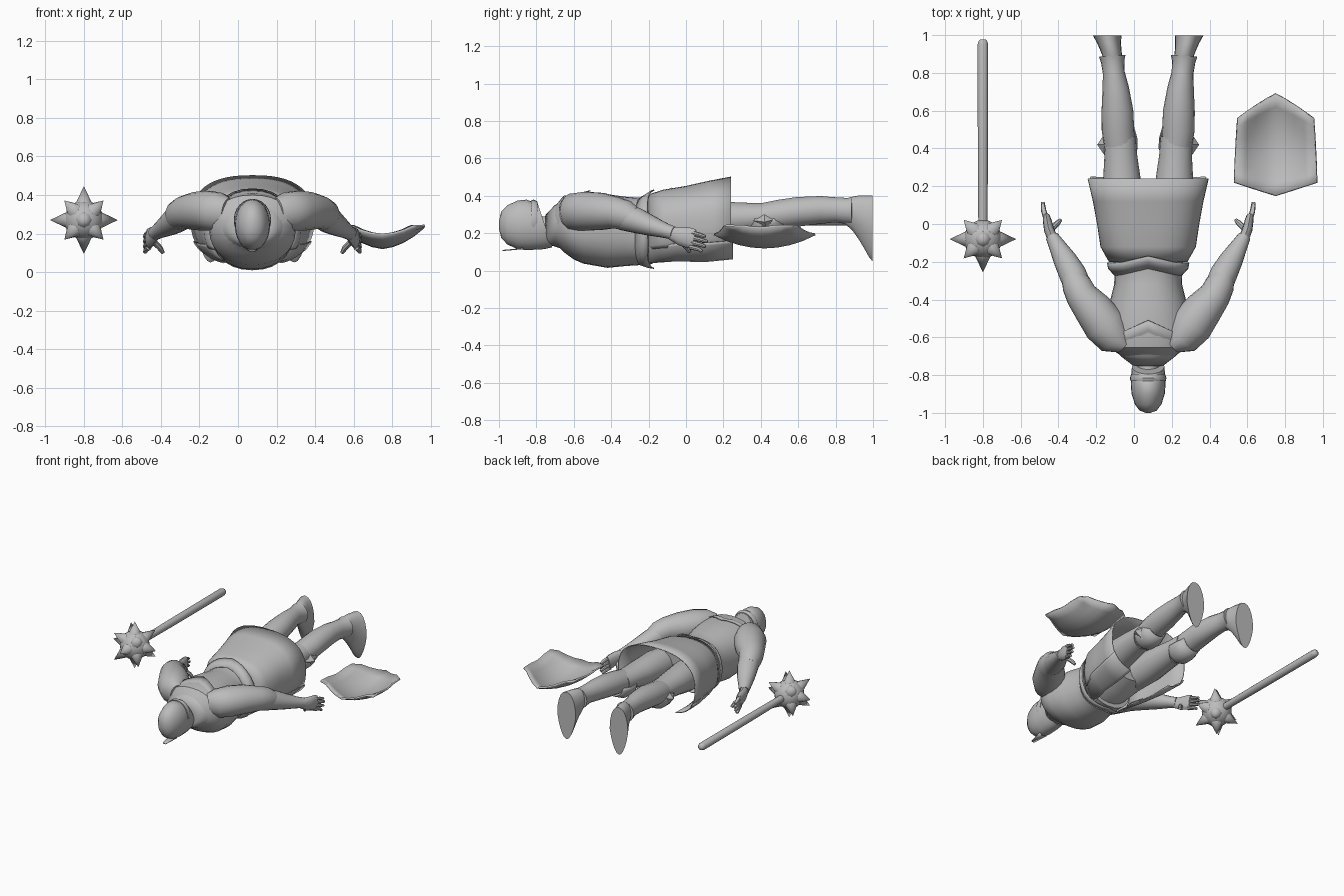
import bpy, bmesh, math
from mathutils import Vector

if "Cube" in bpy.data.objects:
    bpy.data.objects.remove(bpy.data.objects["Cube"])

CX = 0.075  # centre line of the figure
steel = bpy.data.materials.new("steel_grey")
steel.diffuse_color = (0.5, 0.5, 0.5, 1)
steel.use_nodes = True
steel.node_tree.nodes["Principled BSDF"].inputs["Base Color"].default_value = steel.diffuse_color


def finish(name, bm, angle=40, thick=0):
    bmesh.ops.recalc_face_normals(bm, faces=bm.faces)
    me = bpy.data.meshes.new(name)
    bm.to_mesh(me)
    bm.free()
    ob = bpy.data.objects.new(name, me)
    bpy.context.collection.objects.link(ob)
    me.materials.append(steel)
    bpy.ops.object.select_all(action='DESELECT')
    ob.select_set(True)
    bpy.context.view_layer.objects.active = ob
    if thick:
        m = ob.modifiers.new("thickness", 'SOLIDIFY')
        m.thickness = thick
        m.offset = 0
    bpy.ops.object.shade_smooth_by_angle(angle=math.radians(angle))
    return ob


def loft(name, rings, n=20, power=1.0, arc=(0, 360), cap=True, upright=False, **kw):
    """Skin elliptical rings (x, y, z, half width, half height) along a path."""
    bm = bmesh.new()
    closed = arc[1] - arc[0] == 360
    count = n if closed else n + 1
    pts = [Vector(r[:3]) for r in rings]
    loops = []
    for i, r in enumerate(rings):
        t = (pts[min(i + 1, len(pts) - 1)] - pts[max(i - 1, 0)]).normalized()
        if upright:  # rings stay in the xz plane
            t = Vector((0, 1, 0))
        side = t.cross(Vector((0, 0, 1))).normalized()
        top = side.cross(t)
        loop = []
        for k in range(count):
            a = math.radians(arc[0] + (arc[1] - arc[0]) * k / n)
            c, s = math.cos(a), math.sin(a)
            c = math.copysign(abs(c) ** power, c)
            s = math.copysign(abs(s) ** power, s)
            loop.append(bm.verts.new(pts[i] + side * c * r[3] + top * s * r[4]))
        loops.append(loop)
    for a, b in zip(loops, loops[1:]):
        for k in range(n):
            j = (k + 1) % count
            bm.faces.new((a[k], a[j], b[j], b[k]))
    if closed and cap:
        bm.faces.new(loops[0])
        bm.faces.new(loops[-1])
    return finish(name, bm, **kw)


def body(name, rings, **kw):
    """Loft of upright rings (y, z, half width, half height) on the centre line."""
    return loft(name, [(CX, y, z, w, h) for y, z, w, h in rings], upright=True, **kw)


def sided(rings, s):
    """Offsets from the centre line, mirrored by s."""
    return [(CX + s * r[0],) + tuple(r[1:]) for r in rings]


# torso, belt and collar
body("torso", [(-.73, .22, .07, .07), (-.70, .245, .14, .10), (-.655, .25, .205, .15),
               (-.60, .235, .22, .175), (-.55, .225, .225, .187), (-.42, .212, .205, .197),
               (-.32, .21, .18, .185), (-.24, .21, .178, .18), (-.18, .22, .19, .185)],
     n=28, power=.9)
belt = body("belt", [(-.27, .21, .178, .182), (-.235, .215, .21, .198), (-.205, .222, .215, .21)],
            n=28, power=.9, cap=False, thick=.006)
for v in belt.data.vertices:  # belt dips to a point at front and back
    v.co.y += .035 * max(0, 1 - abs(v.co.x - CX) / .15)
collar = body("collar", [(-.75, .22, .075, .075), (-.70, .24, .14, .108),
                         (-.64, .25, .205, .165), (-.59, .242, .215, .185)],
              n=28, cap=False, thick=.006)
for v in collar.data.vertices:
    if v.co.y > -.65:
        v.co.y += .08 * max(0, 1 - abs(v.co.x - CX) / .18)

# armoured skirt, open at the front between two hip plates
body("skirt", [(-.20, .22, .205, .185), (-.12, .235, .25, .195), (0, .245, .268, .205),
               (.12, .255, .29, .222), (.24, .27, .318, .23)],
     n=36, power=.8, arc=(-30, 210), cap=False, thick=.006)
for s in (-1, 1):
    body("hip_plate", [(-.20, .21, .20, .18), (-.05, .23, .265, .19),
                       (.10, .24, .295, .205), (.25, .25, .32, .20)],
         n=10, power=.75, arc=(-66, -20) if s < 0 else (200, 246), cap=False, thick=.006)
body("seat", [(-.19, .22, .18, .16), (-.08, .24, .20, .15), (.02, .27, .19, .11)], n=24)

# head, helmet and nose guard
body("neck", [(-.84, .23, .06, .07), (-.76, .22, .06, .07), (-.69, .22, .075, .08)], n=16)
helmet = body("helmet", [(-1.0, .245, .012, .02), (-.988, .245, .045, .07),
                         (-.955, .245, .07, .105), (-.90, .245, .088, .13),
                         (-.85, .245, .092, .135), (-.80, .245, .09, .13),
                         (-.755, .245, .086, .12)], n=24)
for v in helmet.data.vertices:  # slanted rear rim, lower at the chin
    if v.co.y > -.82:
        v.co.y += (.245 - v.co.z) * .33
body("rim", [(-.83, .27, .094, .105), (-.815, .27, .097, .11), (-.795, .27, .09, .10)], n=24)
bm = bmesh.new()
bm.faces.new([bm.verts.new((CX + x, y, z)) for x, y, z in
              ((-.012, -.98, .108), (.012, -.98, .108), (.03, -.87, .118), (-.03, -.87, .118))])
finish("nose_guard", bm, thick=.006)

for s in (-1, 1):
    # arms
    loft("shoulder_and_upper_arm", sided([(.13, -.64, .305, .05, .08), (.175, -.605, .313, .097, .10),
         (.23, -.535, .318, .113, .105), (.293, -.45, .317, .102, .10),
         (.355, -.375, .31, .084, .085), (.38, -.32, .295, .078, .08),
         (.402, -.275, .28, .06, .06)], s), n=18)
    loft("forearm", sided([(.37, -.335, .29, .072, .075), (.402, -.26, .267, .072, .068),
         (.44, -.19, .241, .062, .055), (.485, -.11, .214, .044, .04),
         (.51, -.065, .20, .034, .036)], s), n=16)
    # hands: palm, four fingers and thumb
    loft("palm", sided([(.505, -.08, .20, .028, .035), (.525, -.03, .185, .027, .05),
         (.535, .02, .175, .023, .055), (.54, .045, .17, .018, .05)], s), n=12)
    for k in range(4):
        z = .205 - .026 * k
        reach = (.105, .115, .105, .085)[k]
        loft("finger", sided([(.538, .02, z, .015, .013), (.553, .07, z - .012, .014, .012),
             (.558, reach, z - .024, .010, .009)], s), n=8)
    loft("thumb", sided([(.515, -.03, .16, .016, .016), (.48, .005, .125, .015, .015),
         (.465, .02, .10, .010, .010)], s), n=8)
    # legs
    loft("thigh", sided([(.12, -.06, .26, .10, .11), (.13, .10, .27, .108, .11),
         (.14, .25, .28, .098, .088), (.145, .36, .285, .087, .078),
         (.15, .46, .29, .084, .075)], s), n=18)
    loft("shin", sided([(.15, .40, .285, .08, .075), (.16, .50, .30, .086, .08),
         (.163, .60, .315, .084, .08), (.172, .72, .325, .07, .075),
         (.182, .80, .325, .058, .068), (.188, .86, .32, .062, .07),
         (.19, .89, .32, .07, .075)], s), n=18)
    # knee guard on the front of the leg, with an outer wing
    loft("knee_guard", sided([(.15, .35, .28, .07, .08), (.15, .40, .275, .092, .10),
         (.15, .45, .275, .09, .10), (.155, .52, .285, .075, .075)], s),
         n=12, arc=(180, 360), cap=False, thick=.006)
    bm = bmesh.new()
    tip = bm.verts.new((CX + s * .27, .42, .26))
    base = [bm.verts.new((CX + s * .215, y, z)) for y, z in
            ((.34, .27), (.42, .32), (.50, .28), (.44, .20))]
    for k in range(4):
        bm.faces.new((tip, base[k], base[(k + 1) % 4]))
    bm.faces.new(base)
    finish("knee_wing", bm)
    # pointed foot, flat sole facing backwards, toe pointing down
    foot = []
    for y, high, low, w in ((.85, .385, .25, .05), (.89, .395, .215, .052), (.925, .402, .165, .057),
                            (.955, .402, .115, .063), (.98, .402, .07, .07), (.998, .402, .05, .076)):
        foot.append((CX + s * (.19 + .25 * max(0, y - .89)), y, (high + low) / 2, w, (high - low) / 2))
    ob = loft("foot", foot, n=20, upright=True, power=.9)
    for i, v in enumerate(ob.data.vertices):
        r = foot[i // 20]
        v.co.x = r[0] + (v.co.x - r[0]) * (1 - .35 * max(0, (r[2] - v.co.z) / r[4]))

# mace: shaft and ball with spikes along the axes and the corners between them
MACE = Vector((-.80, -.08, .27))
loft("mace_shaft", [(-.8, y, .27, r, r) for y, r in
     ((-.05, .024), (.4, .027), (.95, .028), (.97, .022), (.978, .012))], n=12)
bm = bmesh.new()
bmesh.ops.create_icosphere(bm, subdivisions=3, radius=.102)
bmesh.ops.translate(bm, verts=bm.verts, vec=MACE)
finish("mace_ball", bm)
bm = bmesh.new()
for x in (-1, 0, 1):
    for y in (-1, 0, 1):
        for z in (-1, 0, 1):
            if abs(x) + abs(y) + abs(z) in (1, 3) and (x, y, z) != (0, 1, 0):
                d = Vector((x, y, z)).normalized()
                made = bmesh.ops.create_cone(bm, segments=8, radius1=.044, radius2=0, depth=.092,
                                             cap_ends=True)["verts"]
                rot = d.to_track_quat('Z', 'Y')
                for v in made:
                    v.co = MACE + rot @ (v.co + Vector((0, 0, .13)))
finish("mace_spikes", bm, angle=50)

# shield: faceted curved plate with pointed ends, hollow side up
bm = bmesh.new()
N, M = 8, 8
grid = []
for i in range(N + 1):
    u = -1 + 2 * i / N
    low, high = .15 + .07 * abs(u), .69 - .13 * abs(u) ** 1.1
    col = []
    for j in range(M + 1):
        w = j / M
        v = 2 * w - 1
        z = .125 + .085 * u * u + .07 * v * v + .02 * abs(u) * (1 - v * v)
        col.append(bm.verts.new((.75 + u * (.22 - .018 * w), low + (high - low) * w, min(z, .24))))
    grid.append(col)
for i in range(N):
    for j in range(M):
        bm.faces.new((grid[i][j], grid[i + 1][j], grid[i + 1][j + 1], grid[i][j + 1]))
finish("shield", bm, thick=.012)
